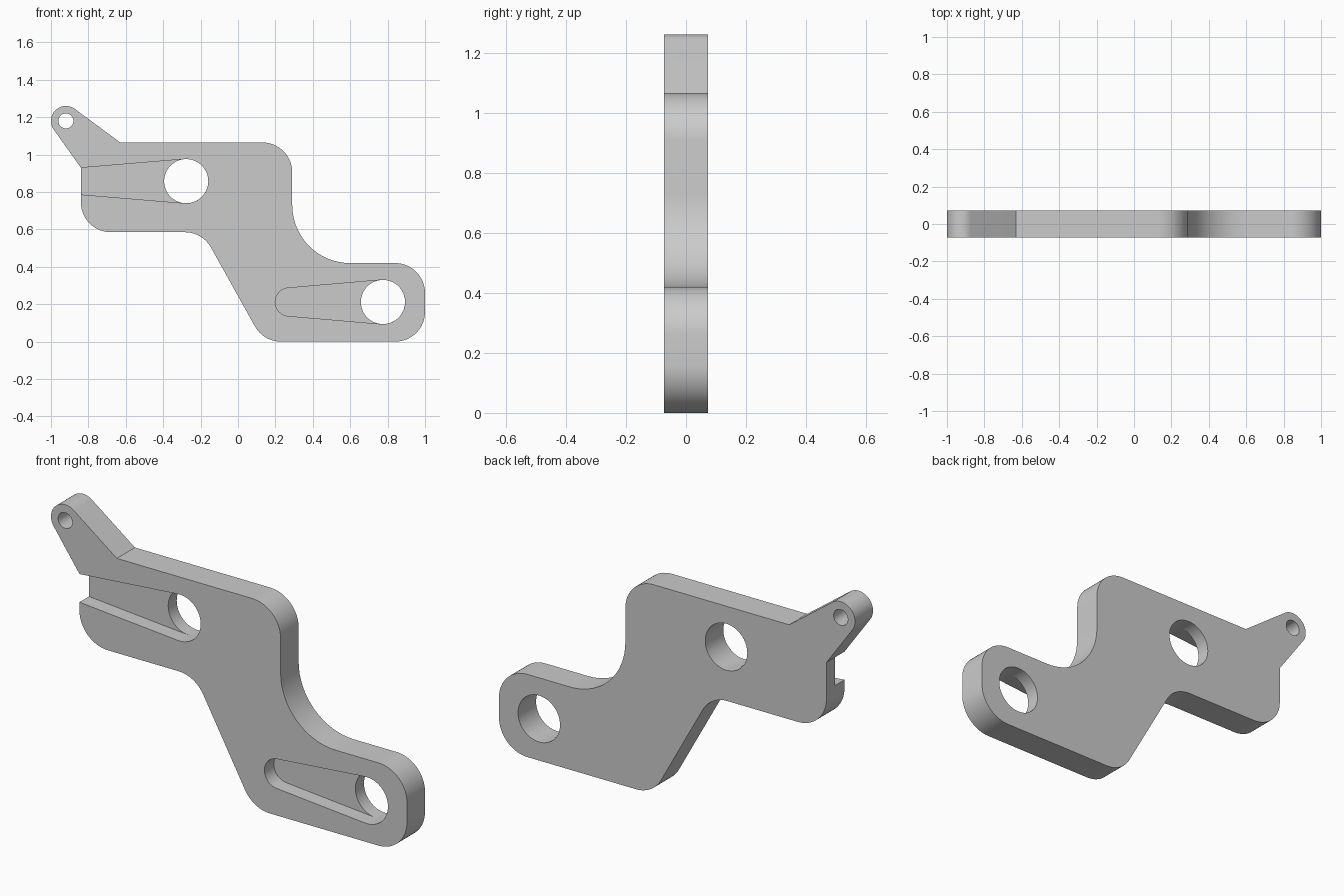
import bpy, bmesh
from math import pi, tan, acos, atan2, cos, sin, radians
from mathutils import Vector

cube = bpy.data.objects.get("Cube")
if cube:
    bpy.data.objects.remove(cube, do_unlink=True)

HALF = 0.0725          # half the plate thickness
GROOVE_FLOOR = 0.004   # y of the groove floors

steel = bpy.data.materials.new("plain grey")
steel.use_nodes = True
grey = (0.6, 0.6, 0.6, 1)
steel.diffuse_color = grey
steel.node_tree.nodes["Principled BSDF"].inputs["Base Color"].default_value = grey


def arc(centre, r, a0, a1, n):
    return [Vector((centre[0] + r * cos(a0 + (a1 - a0) * i / n),
                    centre[1] + r * sin(a0 + (a1 - a0) * i / n))) for i in range(n + 1)]


def fillet(prev, corner, nxt, r, n=16):
    """Round one corner of an outline, convex or concave."""
    p, c, q = Vector(prev), Vector(corner), Vector(nxt)
    u, v = (p - c).normalized(), (q - c).normalized()
    half = u.angle(v) / 2
    centre = c + (u + v).normalized() * (r / sin(half))
    start, end = c + u * (r / tan(half)) - centre, c + v * (r / tan(half)) - centre
    a0 = atan2(start.y, start.x)
    sweep = (atan2(end.y, end.x) - a0 + pi) % (2 * pi) - pi
    return arc(centre, r, a0, a0 + sweep, n)


def tangent_angle(centre, r, point, side):
    """Angle on a circle where the line from an outside point touches it."""
    d = Vector(point) - Vector(centre)
    return atan2(d.y, d.x) + side * acos(r / d.length)


def prism(name, outline, y0, y1):
    """Extrude an x-z outline from y0 to y1."""
    bm = bmesh.new()
    face = bm.faces.new([bm.verts.new((p.x, y0, p.y)) for p in outline])
    out = bmesh.ops.extrude_face_region(bm, geom=[face])["geom"]
    verts = [g for g in out if isinstance(g, bmesh.types.BMVert)]
    bmesh.ops.translate(bm, verts=verts, vec=(0, y1 - y0, 0))
    bmesh.ops.recalc_face_normals(bm, faces=bm.faces)
    mesh = bpy.data.meshes.new(name)
    bm.to_mesh(mesh)
    bm.free()
    mesh.materials.append(steel)
    obj = bpy.data.objects.new(name, mesh)
    bpy.context.collection.objects.link(obj)
    return obj


def cut(target, outline, y1):
    """Cut an outline into the plate from the front as far as y1."""
    cutter = prism("cutter", outline, -0.2, y1)
    cutter.hide_render = True
    mod = target.modifiers.new("cut", 'BOOLEAN')
    mod.operation, mod.solver, mod.object = 'DIFFERENCE', 'EXACT', cutter
    bpy.context.view_layer.objects.active = target
    bpy.ops.object.modifier_apply(modifier=mod.name)
    bpy.data.objects.remove(cutter, do_unlink=True)


def tapered_slot(big, r_big, x_small, r_small):
    """Outline around two circles of different size at the same height."""
    lean = acos((r_big - r_small) / (big[0] - x_small))
    return (arc(big, r_big, lean - pi, pi - lean, 48)
            + arc((x_small, big[1]), r_small, pi - lean, pi + lean, 24))


# Plate outline: rounded corners, counter-clockwise, as (x, z, radius)
corners = [(-0.84, 0.93, 0), (-0.84, 0.585, 0.16), (-0.19, 0.585, 0.16), (0.136, 0.003, 0.16),
           (1, 0, 0.16), (1, 0.42, 0.16), (0.29, 0.42, 0.31), (0.29, 1.065, 0.16),
           (-0.63, 1.065, 0)]
corners[3] = (0.136, 0, 0.16)
outline = []
for i, (x, z, r) in enumerate(corners):
    if r:
        outline += fillet(corners[i - 1][:2], (x, z), corners[i + 1][:2], r)
    else:
        outline.append(Vector((x, z)))

# Arm with a round tip
tip, tip_r = (-0.92, 1.18), 0.08
start = tangent_angle(tip, tip_r, corners[-1][:2], 1)
end = tangent_angle(tip, tip_r, corners[0][:2], -1) + 2 * pi
outline += arc(tip, tip_r, start, end, 32)
plate = prism("bracket_plate", outline, -HALF, HALF)

# Grooves on the front: one open at the end, one closed
upper, lower, bore = (-0.277, 0.858), (0.775, 0.212), 0.118
cut(plate, tapered_slot(upper, bore, -1.0, 0.058), GROOVE_FLOOR)
cut(plate, tapered_slot(lower, bore, 0.274, 0.075), GROOVE_FLOOR)

# Through holes
for centre, r in ((upper, bore), (lower, bore), (tip, 0.04)):
    cut(plate, arc(centre, r, 0, 2 * pi, 64)[:-1], 0.2)

# Smooth rounded walls, sharp rims
bpy.ops.object.select_all(action='DESELECT')
plate.select_set(True)
bpy.context.view_layer.objects.active = plate
bpy.ops.object.shade_smooth_by_angle(angle=radians(30))
